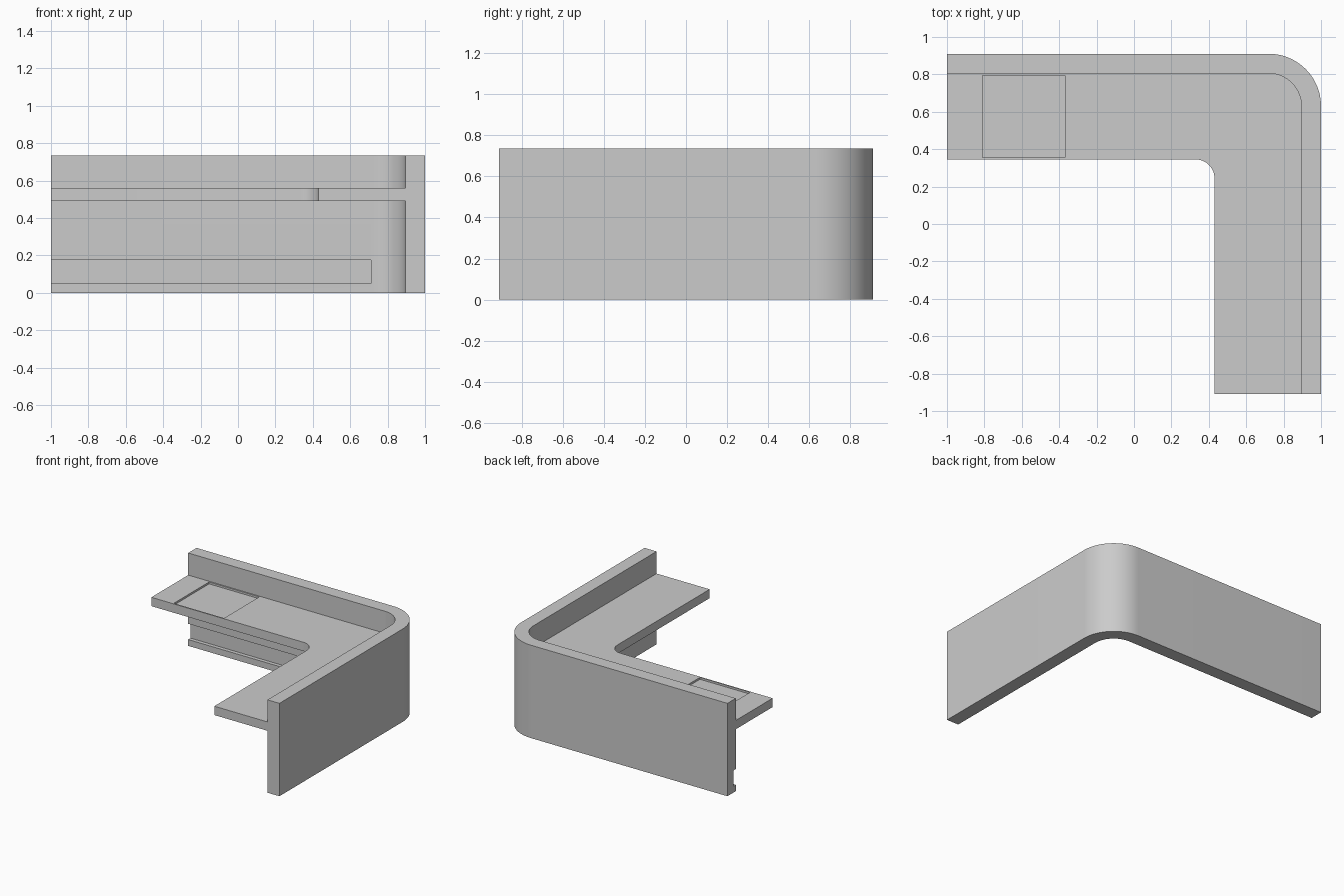
import bpy
import bmesh
import math
from mathutils import Vector

cube = bpy.data.objects.get("Cube")
if cube:
    bpy.data.objects.remove(cube)

grey = bpy.data.materials.new("light grey")
grey.use_nodes = True
grey.diffuse_color = (0.6, 0.6, 0.6, 1)
grey.node_tree.nodes["Principled BSDF"].inputs["Base Color"].default_value = (0.6, 0.6, 0.6, 1)

# Overall plan of the L-shaped counter
LEFT, RIGHT, FRONT, BACK = -1.0, 1.0, -0.91, 0.91
WALL = 0.105
INNER_X, INNER_Y = RIGHT - WALL, BACK - WALL
SHELF_X, SHELF_Y = 0.43, 0.345


def bend(x, y, radius, steps=24):
    """Path from the left end to the front end, rounded at the corner (x, y)."""
    arc = [(x - radius + radius * math.sin(a), y - radius + radius * math.cos(a))
           for a in (math.pi / 2 * i / steps for i in range(steps + 1))]
    return [(LEFT, y)] + arc + [(x, FRONT)]


def prism(name, outline, low, high):
    """Extrude a flat outline upward."""
    bm = bmesh.new()
    base = bm.faces.new([bm.verts.new((x, y, low)) for x, y in outline])
    top = bmesh.ops.extrude_face_region(bm, geom=[base])["geom"]
    bmesh.ops.translate(bm, vec=Vector((0, 0, high - low)),
                        verts=[g for g in top if isinstance(g, bmesh.types.BMVert)])
    bmesh.ops.recalc_face_normals(bm, faces=bm.faces)
    mesh = bpy.data.meshes.new(name)
    bm.to_mesh(mesh)
    bm.free()
    mesh.materials.append(grey)
    obj = bpy.data.objects.new(name, mesh)
    bpy.context.collection.objects.link(obj)
    return obj


def cut_box(target, x0, x1, y0, y1, z0, z1):
    """Cut a box out of the target."""
    cutter = prism("cutter", [(x0, y0), (x1, y0), (x1, y1), (x0, y1)], z0, z1)
    cutter.hide_render = True
    mod = target.modifiers.new("cut", 'BOOLEAN')
    mod.operation, mod.solver, mod.object = 'DIFFERENCE', 'EXACT', cutter
    bpy.context.view_layer.objects.active = target
    bpy.ops.object.modifier_apply(modifier=mod.name)
    bpy.data.objects.remove(cutter)


inner_path = bend(INNER_X, INNER_Y, 0.175)

# Tall outer wall, with a long groove low on the inside of the back run
wall = prism("counter_wall", bend(RIGHT, BACK, 0.28) + inner_path[::-1], 0, 0.735)
cut_box(wall, LEFT - 0.1, 0.71, INNER_Y - 0.1, INNER_Y + 0.03, 0.05, 0.175)

# Worktop inside the wall, with a shallow square recess
worktop = prism("worktop", inner_path + bend(SHELF_X, SHELF_Y, 0.1)[::-1], 0.49, 0.56)
cut_box(worktop, -0.81, -0.37, 0.355, 0.795, 0.545, 0.7)

# Smooth the rounded corners only
for obj in (wall, worktop):
    bpy.ops.object.select_all(action='DESELECT')
    obj.select_set(True)
    bpy.context.view_layer.objects.active = obj
    bpy.ops.object.shade_smooth_by_angle(angle=math.radians(30))
